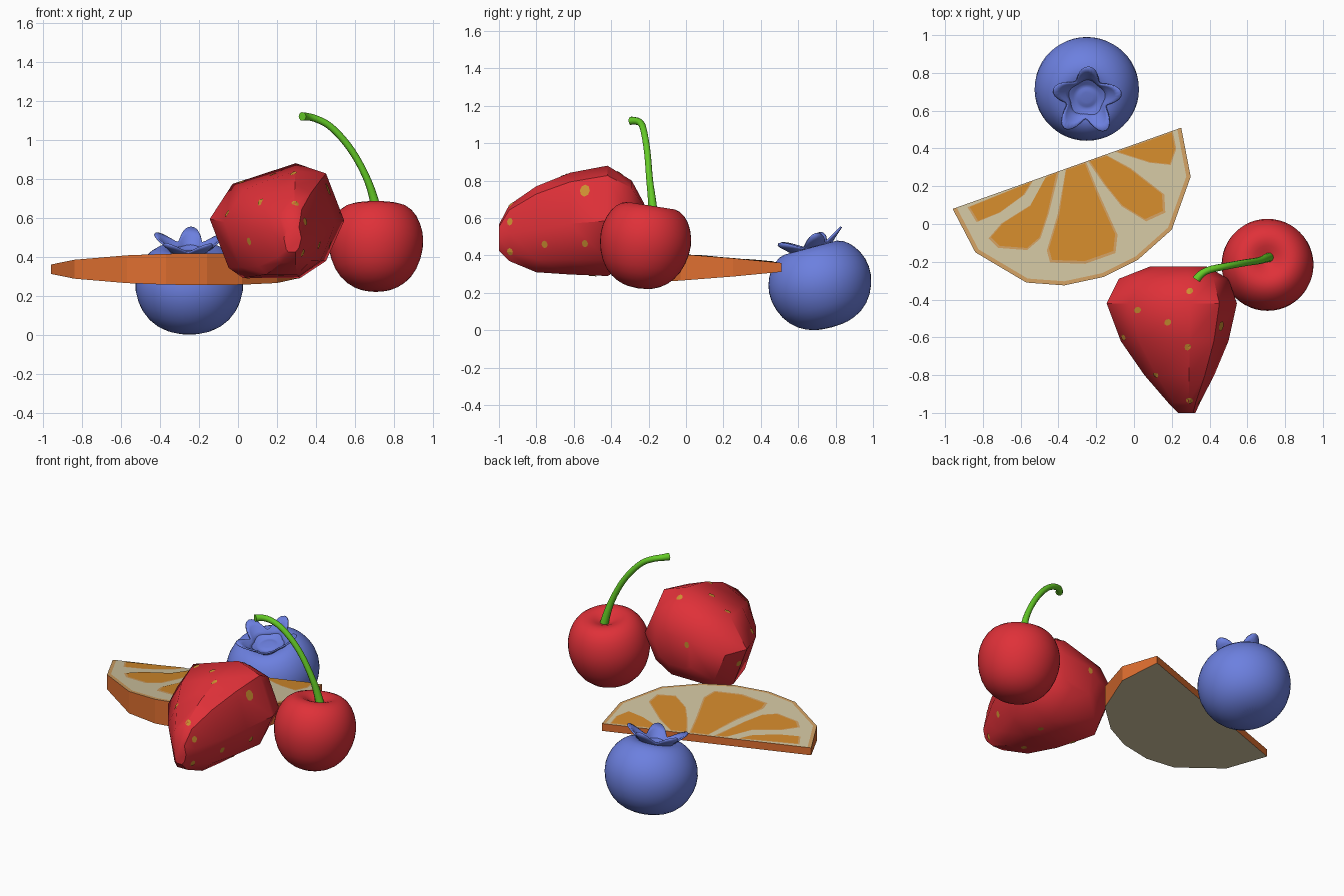
import bpy, bmesh, math
from mathutils import Vector, Matrix
from mathutils.bvhtree import BVHTree

if "Cube" in bpy.data.objects:
    bpy.data.objects.remove(bpy.data.objects["Cube"])


def material(name, rgb):
    m = bpy.data.materials.new(name)
    m.diffuse_color = (*rgb, 1)
    m.use_nodes = True
    m.node_tree.nodes["Principled BSDF"].inputs["Base Color"].default_value = m.diffuse_color
    return m


RED = material("fruit_red", (0.74, 0.03, 0.04))
BLUE = material("berry_blue", (0.15, 0.215, 0.74))
GREEN = material("stem_green", (0.13, 0.60, 0.02))
GOLD = material("seed_gold", (0.60, 0.27, 0.03))
RIND = material("rind_orange", (0.74, 0.16, 0.03))
FLESH = material("flesh_orange", (0.64, 0.25, 0.025))
CREAM = material("pith_cream", (0.63, 0.55, 0.35))
TAN = material("edge_tan", (0.62, 0.34, 0.12))


def finish(name, bm, mats, smooth=None, recalc=True):
    if recalc:
        bmesh.ops.recalc_face_normals(bm, faces=bm.faces)
    me = bpy.data.meshes.new(name)
    bm.to_mesh(me)
    bm.free()
    ob = bpy.data.objects.new(name, me)
    bpy.context.collection.objects.link(ob)
    for m in mats:
        me.materials.append(m)
    if smooth:
        bpy.ops.object.select_all(action='DESELECT')
        ob.select_set(True)
        bpy.context.view_layer.objects.active = ob
        bpy.ops.object.shade_smooth_by_angle(angle=math.radians(smooth))
    return ob


def lathe(name, profile, mat, loc, tilt):
    bm = bmesh.new()
    vs = [bm.verts.new((r, 0, z)) for r, z in profile]
    es = [bm.edges.new(p) for p in zip(vs, vs[1:])]
    bmesh.ops.spin(bm, geom=vs + es, cent=(0, 0, 0), axis=(0, 0, 1),
                   angle=math.tau, steps=24, use_merge=True)
    bmesh.ops.remove_doubles(bm, verts=bm.verts, dist=1e-4)
    ob = finish(name, bm, [mat], 180)
    ob.location = loc
    ob.rotation_euler.x = math.radians(tilt)
    ob.modifiers.new("round", 'SUBSURF').levels = 1
    ob.modifiers["round"].render_levels = 1
    return ob


# Blueberry body and its five-pointed crown
BERRY, BERRY_TILT = (-0.25, 0.72, 0.237), 15
lathe("blueberry_body",
      [(0, -.23), (.09, -.225), (.18, -.19), (.25, -.115), (.285, -.01), (.277, .08),
       (.235, .16), (.175, .21), (.12, .215), (.085, .20), (.06, .185), (.045, .195), (0, .195)],
      BLUE, BERRY, BERRY_TILT)
bm = bmesh.new()
N = 60
rings = []
for k in range(4):
    t = k / 3
    ring = []
    for i in range(N):
        a = math.tau * i / N
        point = (0.5 + 0.5 * math.cos(5 * a)) ** 0.9       # 1 at a tip, 0 in a notch
        r = 0.085 + t * (0.022 + 0.078 * point)
        z = 0.195 + 0.03 * math.sin(t * math.pi / 2) + point * 0.055 * t ** 1.5
        ang = a + math.radians(87)
        ring.append(bm.verts.new((r * math.cos(ang), r * math.sin(ang), z)))
    rings.append(ring)
for lo, hi in zip(rings, rings[1:]):
    for i in range(N):
        j = (i + 1) % N
        bm.faces.new((lo[i], lo[j], hi[j], hi[i]))
crown = finish("blueberry_crown", bm, [BLUE], 60)
crown.location = BERRY
crown.rotation_euler.x = math.radians(BERRY_TILT)
crown.modifiers.new("thickness", 'SOLIDIFY').thickness = 0.01

# Cherry body
lathe("cherry_body",
      [(0, -.235), (.08, -.228), (.155, -.192), (.217, -.12), (.249, -.01), (.246, .075),
       (.215, .16), (.16, .212), (.10, .218), (.05, .19), (0, .165)],
      RED, (0.707, -0.22, 0.455), -9)

# Cherry stem: tapered curve with a small knob at the end
cu = bpy.data.curves.new("cherry_stem", 'CURVE')
cu.dimensions = '3D'
cu.bevel_depth, cu.bevel_resolution, cu.use_fill_caps = 0.018, 3, True
sp = cu.splines.new('NURBS')
path = [(.72, -.175, .60, 1.5), (.70, -.18, .69, 1.25), (.665, -.195, .80, 1), (.585, -.205, .95, 1),
        (.48, -.225, 1.07, 1), (.40, -.24, 1.11, 1), (.35, -.265, 1.12, 1.1), (.33, -.295, 1.12, 1.25)]
sp.points.add(len(path) - 1)
for p, (x, y, z, r) in zip(sp.points, path):
    p.co, p.radius = (x, y, z, 1), r
sp.use_endpoint_u, sp.order_u, sp.resolution_u = True, 3, 5
stem = bpy.data.objects.new("cherry_stem", cu)
bpy.context.collection.objects.link(stem)
cu.materials.append(GREEN)
bpy.ops.object.select_all(action='DESELECT')
stem.select_set(True)
bpy.context.view_layer.objects.active = stem
bpy.ops.object.convert(target='MESH')
bpy.ops.object.shade_smooth_by_angle(angle=math.radians(50))

# Strawberry: one uneven cross-section scaled along the fruit
section = [(-1, .03), (-.66, .64), (.28, 1), (.73, .82), (1, 0), (.73, -.70),
           (.34, -1), (-.5, -1), (-.72, -.82)]
stations = [(-1.0, .28, .495, .045, .07), (-.945, .265, .52, .085, .15), (-.80, .24, .54, .185, .23),
            (-.62, .215, .57, .285, .272), (-.42, .20, .585, .345, .295), (-.29, .21, .58, .29, .22),
            (-.225, .235, .57, .15, .11)]
bm = bmesh.new()
rings = [[bm.verts.new((cx + sx * u, y, cz + sz * v)) for u, v in section]
         for y, cx, cz, sx, sz in stations]
for lo, hi in zip(rings, rings[1:]):
    for i in range(len(section)):
        j = (i + 1) % len(section)
        bm.faces.new((lo[i], lo[j], hi[j], hi[i]))
bm.faces.new(rings[0])
bm.faces.new(rings[-1])
bmesh.ops.recalc_face_normals(bm, faces=bm.faces)
tree = BVHTree.FromBMesh(bm)
finish("strawberry_body", bm, [RED], 40)

# Strawberry seeds: small plates laid onto the surface
DOWN, LEFT, RIGHT, UP, FRONT = (0, 0, -1), (-1, 0, 0), (1, 0, 0), (0, 0, 1), (0, -1, 0)
seeds = [((.02, -.455, 2), DOWN), ((.18, -.52, 2), DOWN), ((.285, -.65, 2), DOWN),
         ((.115, -.80, 2), DOWN), ((.295, -.355, 2), DOWN), ((.295, -.935, 2), DOWN),
         ((2, -.54, .745), LEFT), ((2, -.94, .58), LEFT), ((2, -.94, .42), LEFT),
         ((2, -.755, .46), LEFT), ((2, -.54, .465), LEFT),
         ((-2, -.60, .62), RIGHT), ((-2, -.40, .50), RIGHT), ((-2, -.78, .48), RIGHT),
         ((.22, -.75, -1), UP), ((.30, -.50, -1), UP), ((.05, -.50, -1), UP),
         ((.15, 1, .62), FRONT)]
bm = bmesh.new()
for origin, ray in seeds:
    hit, nor, _, _ = tree.ray_cast(Vector(origin), Vector(ray))
    if hit is None:
        continue
    rot = nor.to_track_quat('Z', 'Y')
    size = 0.034 if origin[2] == .745 else 0.021
    ring = []
    for i in range(8):
        a = math.tau * i / 8
        p = hit + rot @ Vector((0.8 * size * math.cos(a), size * math.sin(a), 0))
        q = tree.ray_cast(p + nor * 0.1, -nor)[0] or p
        ring.append(bm.verts.new(q + nor * 0.004))
    mid = bm.verts.new(hit + nor * 0.004)
    for i in range(8):
        bm.faces.new((mid, ring[i], ring[(i + 1) % 8]))
finish("strawberry_seeds", bm, [GOLD], recalc=False)

# Orange slice: a wedge, thin at the straight cut and thick at the rind
outline = [(-.96, .08), (-.84, -.15), (-.57, -.31), (-.37, -.325), (-.16, -.28),
           (.02, -.19), (.20, -.03), (.30, .25), (.25, .51)]


def depth(x, y):
    return (x + .96) * .335 - (y - .08) * .942


def level(x, y, side=1, lift=0):
    return .336 + side * (.024 + .095 * depth(x, y) + lift)


bm = bmesh.new()
top = [bm.verts.new((x, y, level(x, y))) for x, y in outline]
low = [bm.verts.new((x, y, level(x, y, -1))) for x, y in outline]
bm.faces.new(top).material_index = 1
bm.faces.new(low[::-1]).material_index = 2
for i in range(len(outline)):
    j = (i + 1) % len(outline)
    bm.faces.new((low[i], low[j], top[j], top[i]))
finish("orange_slice", bm, [RIND, TAN, CREAM])


# Painted sheets on the slice, kept inside the straight cut
def sheet(bm, pts, grow, lift, centre=None):
    c = Vector(centre) if centre else sum((Vector(p) for p in pts), Vector((0, 0))) / len(pts)
    vs = []
    for p in pts:
        q = c + (Vector(p) - c) * grow
        d = depth(*q)
        if d < .002:
            q += Vector((.335, -.942)) * (.002 - d)
        vs.append(bm.verts.new((q.x, q.y, level(q.x, q.y, 1, lift))))
    f = bm.faces.new(vs)
    f.normal_update()
    if f.normal.z < 0:
        f.normal_flip()


segments = [
    [(-.87, .09), (-.545, .222), (-.587, .153), (-.71, .063), (-.825, .016)],
    [(-.41, .27), (-.46, .05), (-.50, -.07), (-.566, -.127), (-.71, -.116), (-.757, -.069),
     (-.693, .005), (-.55, .095), (-.47, .243)],
    [(-.36, .285), (-.26, .32), (-.196, .16), (-.10, -.053), (-.11, -.143), (-.26, -.196),
     (-.434, -.19), (-.45, -.13), (-.395, .053)],
    [(-.233, .332), (-.143, .36), (-.02, .29), (.148, .159), (.153, .069), (.058, .026),
     (-.063, .10), (-.153, .212)],
    [(-.085, .382), (.20, .484), (.217, .397), (.19, .317), (.085, .328)]]
bm = bmesh.new()
sheet(bm, outline, .965, .002, (-.355, .295))
finish("orange_pith", bm, [CREAM], recalc=False)
for name, mat, grow, lift in (("orange_segment_edges", TAN, 1.07, .004),
                              ("orange_segments", FLESH, 1, .006)):
    bm = bmesh.new()
    for pts in segments:
        sheet(bm, pts, grow, lift)
    finish(name, bm, [mat], recalc=False)
